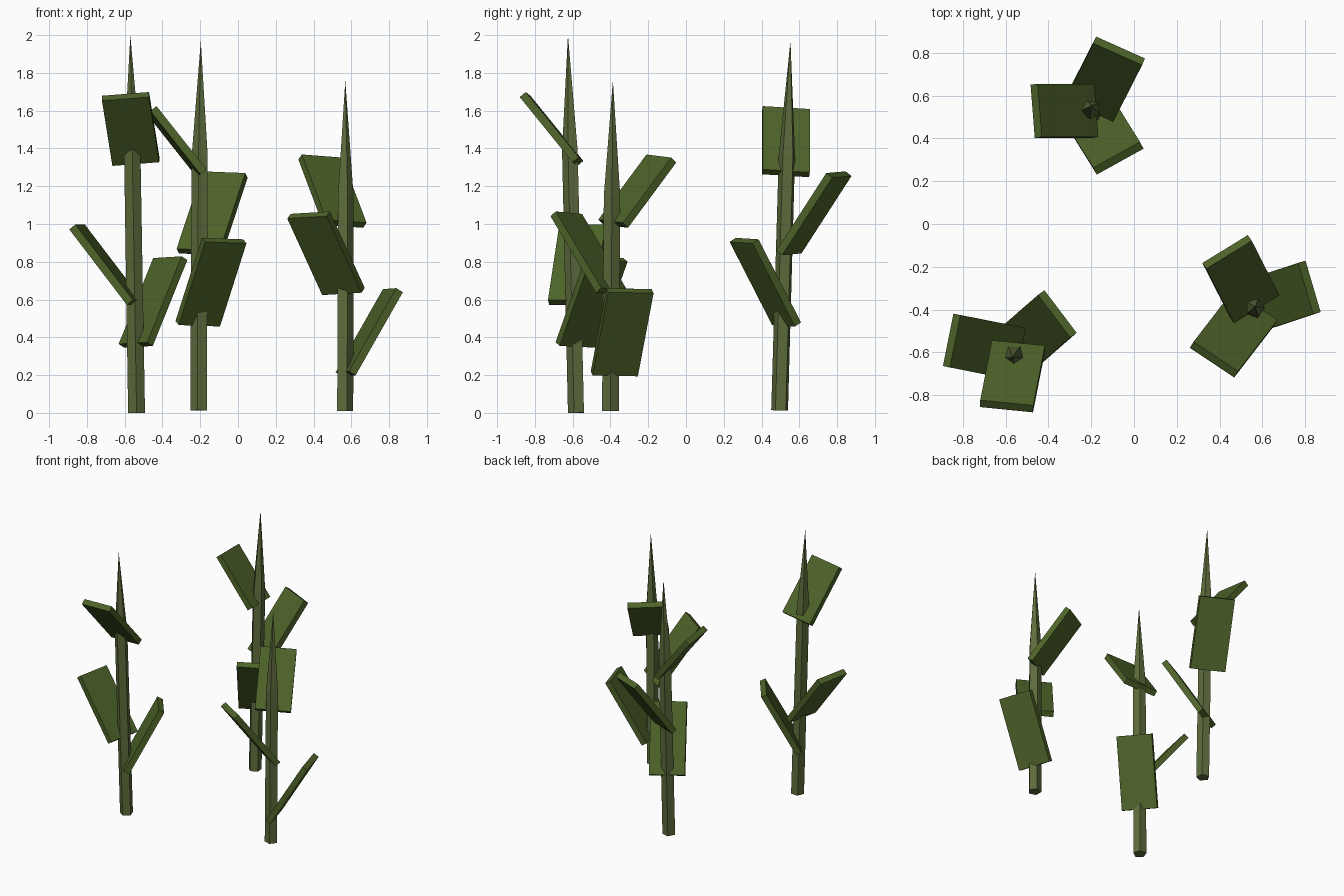
import bpy
import math
from mathutils import Vector, Matrix

if "Cube" in bpy.data.objects:
    bpy.data.objects.remove(bpy.data.objects["Cube"])


def material(name, color):
    m = bpy.data.materials.new(name)
    m.diffuse_color = color
    m.use_nodes = True
    m.node_tree.nodes["Principled BSDF"].inputs["Base Color"].default_value = m.diffuse_color
    return m


leaf_mat = material("leaf_green", (0.075, 0.125, 0.022, 1))
stem_mat = material("stem_green", (0.11, 0.15, 0.045, 1))


def add_mesh(name, verts, faces, mat):
    me = bpy.data.meshes.new(name)
    me.from_pydata(verts, [], faces)
    me.materials.append(mat)
    ob = bpy.data.objects.new(name, me)
    bpy.context.collection.objects.link(ob)
    return ob


# Five-sided leaning stem that ends in a long point
def stem(name, base, tip, start, point_len=0.61, r=0.047):
    base, tip = Vector(base), Vector(tip)
    axis = (tip - base).normalized()
    tilt = Vector((0, 0, 1)).rotation_difference(axis)
    length = (tip - base).length
    verts = []
    for h, rad in ((0, r), (length - point_len, r * 0.97)):
        for i in range(5):
            a = math.radians(start + 72 * i)
            verts.append(base + tilt @ Vector((rad * math.cos(a), rad * math.sin(a), h)))
    verts.append(tip)
    faces = [(4, 3, 2, 1, 0)]
    for i in range(5):
        j = (i + 1) % 5
        faces += [(i, j, 5 + j, 5 + i), (5 + i, 5 + j, 10)]
    add_mesh(name, verts, faces, stem_mat)


# Flat box leaf: centre, long direction, width direction
def leaf(name, center, along, across, width=0.25, thick=0.042):
    along, across = Vector(along), Vector(across)
    u = along.normalized()
    w = (across - u * across.dot(u)).normalized()
    n = w.cross(u)
    bpy.ops.mesh.primitive_cube_add(size=1)
    ob = bpy.context.object
    ob.name = name
    rot = Matrix((w, u, n)).transposed().to_4x4()
    ob.matrix_world = (Matrix.Translation(center) @ rot
                       @ Matrix.Diagonal((width, along.length, thick, 1)))
    ob.data.materials.append(leaf_mat)


# Each plant: stem base, stem tip, stem rotation, leaves (lowest to highest)
plants = {
    "left": ((-0.537, -0.578, 0), (-0.57, -0.625, 2.0), -90, [
        ((-0.45, -0.50, 0.587), (0.183, 0.16, 0.455), (0.15, -0.20, 0.007)),
        ((-0.70, -0.575, 0.785), (-0.305, 0.06, 0.40), (0.05, 0.245, 0)),
        ((-0.568, -0.712, 1.503), (-0.055, -0.28, 0.345), (0.25, -0.025, 0.02))]),
    "back": ((-0.206, 0.497, 0.013), (-0.197, 0.553, 1.97), -30, [
        ((-0.143, 0.42, 0.692), (0.14, -0.225, 0.44), (0.22, 0.122, -0.008)),
        ((-0.137, 0.677, 1.057), (0.135, 0.265, 0.41), (0.23, -0.103, -0.009)),
        ((-0.325, 0.529, 1.436), (-0.265, 0, 0.335), (-0.02, 0.25, -0.015))]),
    "right": ((0.563, -0.40, 0.011), (0.568, -0.387, 1.76), 0, [
        ((0.695, -0.338, 0.427), (0.25, 0.083, 0.44), (-0.07, 0.238, -0.005)),
        ((0.466, -0.514, 0.845), (-0.185, -0.24, 0.405), (0.21, -0.14, 0.013)),
        ((0.50, -0.258, 1.174), (-0.13, 0.255, 0.345), (0.22, 0.135, -0.017))]),
}
for side, (base, tip, start, leaves) in plants.items():
    stem(side + "_stem", base, tip, start)
    for i, (c, u, w) in enumerate(leaves, 1):
        leaf(f"{side}_leaf_{i}", c, u, w)
